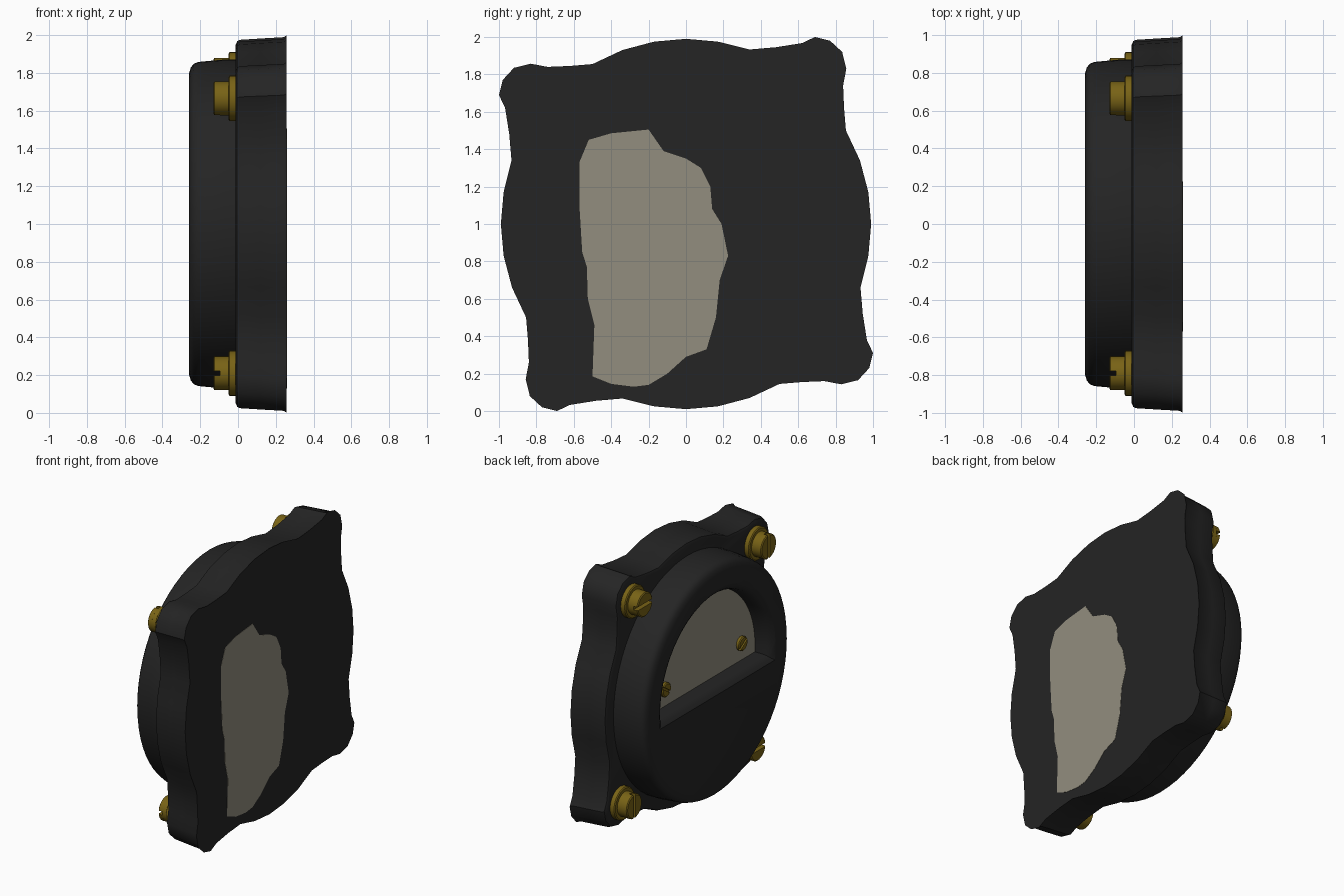
import bpy, bmesh, math
from math import sin, cos, pi, asin

if "Cube" in bpy.data.objects:
    bpy.data.objects.remove(bpy.data.objects["Cube"])


def mat(name, rgb):
    m = bpy.data.materials.new(name)
    m.diffuse_color = (*rgb, 1)
    m.use_nodes = True
    m.node_tree.nodes["Principled BSDF"].inputs["Base Color"].default_value = m.diffuse_color
    return m


BLACK = mat("black_plastic", (0.018, 0.018, 0.018))
BRASS = mat("brass", (0.19, 0.125, 0.008))
CREAM = mat("cream_dial", (0.29, 0.27, 0.21))


def add_loft(bm, rings):
    """Capped loft through rings of (x, [(y, z), ...])."""
    loops = [[bm.verts.new((x, y, z)) for y, z in pts] for x, pts in rings]
    n = len(loops[0])
    for a, b in zip(loops, loops[1:]):
        for i in range(n):
            j = (i + 1) % n
            bm.faces.new((a[i], a[j], b[j], b[i]))
    bm.faces.new(loops[0])
    bm.faces.new(loops[-1][::-1])


def make(name, lofts, material, angle=35):
    bm = bmesh.new()
    for rings in lofts:
        add_loft(bm, rings)
    bmesh.ops.recalc_face_normals(bm, faces=bm.faces)
    me = bpy.data.meshes.new(name)
    bm.to_mesh(me)
    bm.free()
    me.materials.append(material)
    ob = bpy.data.objects.new(name, me)
    bpy.context.collection.objects.link(ob)
    smooth(ob, angle)
    return ob


def smooth(ob, angle):
    bpy.ops.object.select_all(action='DESELECT')
    ob.select_set(True)
    bpy.context.view_layer.objects.active = ob
    bpy.ops.object.shade_smooth_by_angle(angle=math.radians(angle))


def circle(r, n=32, cy=0, cz=1):
    return [(cy + r * cos(2 * pi * i / n), cz + r * sin(2 * pi * i / n)) for i in range(n)]


def dee(r, floor, n=32, cy=0, cz=1, turn=0):
    """Circle segment above a straight floor, turned about its centre."""
    a0 = asin(floor / r)
    out = []
    for i in range(n + 1):
        a = a0 + (pi - 2 * a0) * i / n + turn
        out.append((cy + r * cos(a), cz + r * sin(a)))
    return out


# Flange: one quarter outline repeated four times around the axis
quarter = [(0, .99), (.17, .975), (.34, .933), (.48, .945), (.62, .967), (.69, 1.0), (.77, .98),
           (.835, .92), (.857, .83), (.84, .74), (.845, .62), (.855, .50), (.93, .34), (.975, .17)]
outline = []
for k in range(4):
    for y, z in quarter:
        for _ in range(k):
            y, z = z, -y
        outline.append((y, z))


def flange_ring(x, s):
    return (x, [(y * s, 1 + z * s) for y, z in outline])


make("flange", [[flange_ring(*p) for p in (
    (.258, 1.0), (.242, .989), (.12, .982), (.01, .975), (-.004, .968), (-.012, .95))]], BLACK)

# Round bezel, with a half-round window cut into its front
bezel = make("bezel", [[(x, circle(r, 64)) for x, r in (
    (0, .87), (-.08, .87), (-.21, .858), (-.235, .848), (-.25, .828), (-.26, .795))]], BLACK)
cutter = make("window_cutter", [[(x, dee(r, f)) for x, r, f in (
    (-.28, .70, -.12), (-.261, .685, -.10), (-.245, .655, -.08), (-.22, .635, -.06),
    (-.18, .625, -.052), (-.13, .62, -.05))]], BLACK)
cutter.hide_render = True
mod = bezel.modifiers.new("window", 'BOOLEAN')
mod.object = cutter
mod.operation = 'DIFFERENCE'
mod.solver = 'EXACT'
bpy.context.view_layer.objects.active = bezel
bpy.ops.object.modifier_apply(modifier=mod.name)
bpy.data.objects.remove(cutter)
smooth(bezel, 35)

# Dial plate at the bottom of the window
make("dial", [[(-.135, dee(.619, -.049)), (-.128, dee(.619, -.049))]], CREAM)


def slotted(name, cy, cz, r, x0, x1, slot, depth, turn, washer=None):
    """Slotted screw head from x0 out to x1, with an optional washer."""
    c = dict(cy=cy, cz=cz)
    xs = x1 + depth
    lofts = [[(x0, circle(r, 32, **c)), (xs, circle(r, 32, **c))]]
    for side in (0, pi):
        lofts.append([(x, dee(q, slot, 14, turn=turn + side, **c))
                      for x, q in ((xs, r), (x1 + .006, r), (x1, r - .008))])
    if washer:
        lofts.append([(x, circle(q, 32, **c)) for x, q in (
            (-.005, washer), (-.044, washer), (-.05, washer - .008))])
    make(name, lofts, BRASS)


# Four corner bolts with washers
y, z = .665, .79
for k in range(4):
    slotted(f"corner_bolt_{k + 1}", y, 1 + z, .09, -.03, -.13, .013, .035, -k * pi / 2, .12)
    y, z = z, -y

# Two small screws that hold the dial
for i, s in enumerate((-1, 1)):
    slotted(f"dial_screw_{i + 1}", s * .45, 1.08, .052, -.13, -.16, .008, .015, s * .6)

# Pale patch on the flat back
patch = [(-.57, 1.33), (-.52, 1.45), (-.4, 1.485), (-.2, 1.505), (-.12, 1.39), (0, 1.35),
         (.08, 1.30), (.13, 1.2), (.14, 1.08), (.19, 1.0), (.225, .83), (.18, .7), (.16, .5),
         (.11, .33), (0, .29), (-.1, .2), (-.2, .14), (-.28, .13), (-.4, .145), (-.5, .185),
         (-.49, .46), (-.525, .6), (-.53, .77), (-.555, .85), (-.57, 1.1)]
make("back_patch", [[(.255, patch), (.26, patch)]], CREAM)
